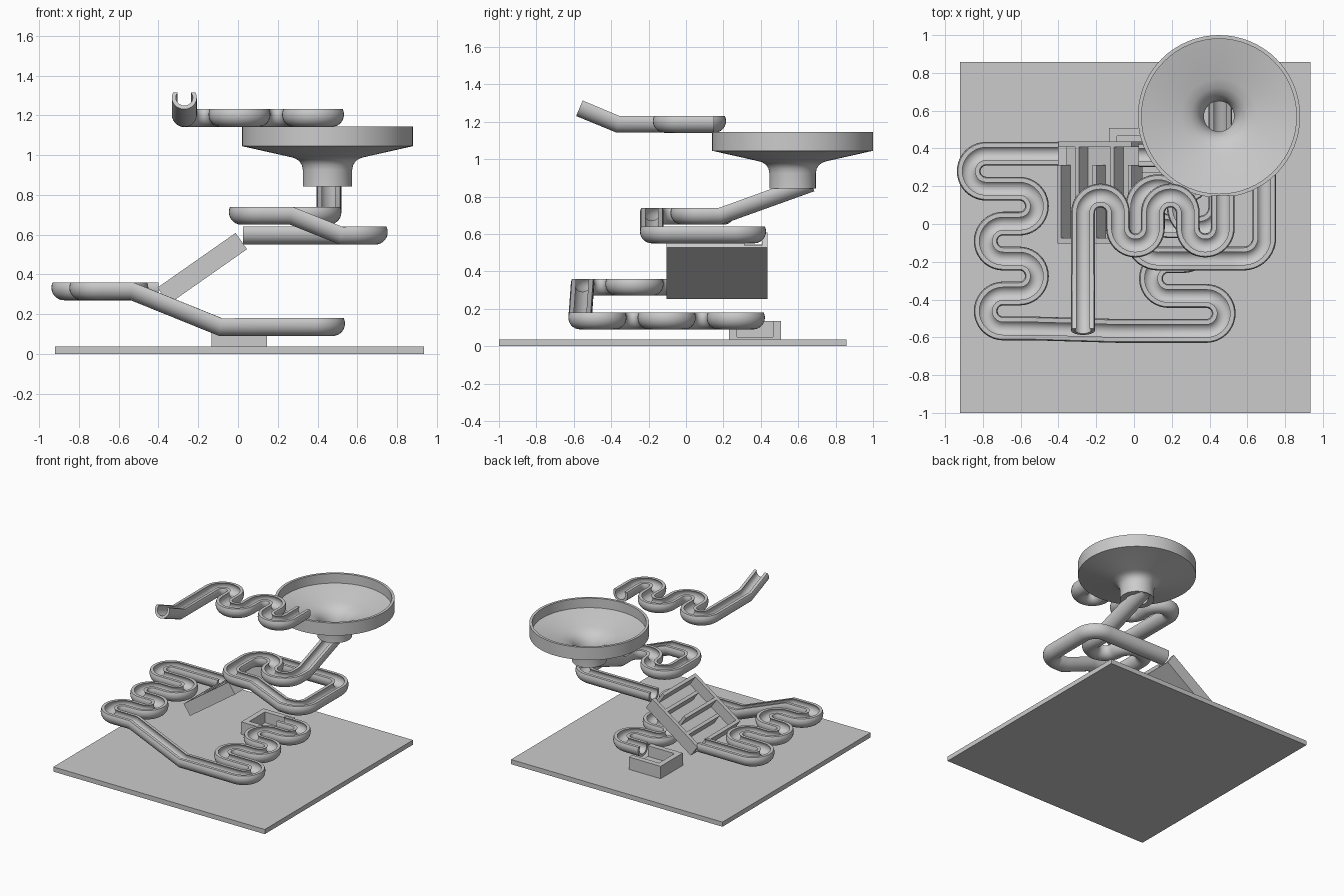
import bpy, bmesh, math
from mathutils import Vector, Matrix

if "Cube" in bpy.data.objects:
    bpy.data.objects.remove(bpy.data.objects["Cube"], do_unlink=True)

GREY = (0.6, 0.6, 0.6, 1)
grey = bpy.data.materials.new("plain grey")
grey.use_nodes = True
grey.diffuse_color = GREY
grey.node_tree.nodes["Principled BSDF"].inputs["Base Color"].default_value = GREY

OUTER, INNER, RIM = 0.063, 0.043, 0.027   # gutter radii and rim height
STEP = 0.185                              # distance between serpentine rows


def finish(bm, name, smooth=False):
    bmesh.ops.recalc_face_normals(bm, faces=bm.faces)
    mesh = bpy.data.meshes.new(name)
    bm.to_mesh(mesh)
    bm.free()
    mesh.materials.append(grey)
    obj = bpy.data.objects.new(name, mesh)
    bpy.context.collection.objects.link(obj)
    if smooth:
        bpy.ops.object.select_all(action='DESELECT')
        obj.select_set(True)
        bpy.context.view_layer.objects.active = obj
        bpy.ops.object.shade_smooth_by_angle(angle=math.radians(30))
    return obj


def add_box(bm, x, y, z):
    """Box from three (low, high) ranges."""
    size = [b - a for a, b in (x, y, z)]
    mid = [(a + b) / 2 for a, b in (x, y, z)]
    bmesh.ops.create_cube(bm, size=1, matrix=Matrix.Translation(mid) @ Matrix.Diagonal((*size, 1)))


def bridge(bm, rings, closed=False):
    """Skin a list of closed vertex rings."""
    pairs = list(zip(rings, rings[1:])) + ([(rings[-1], rings[0])] if closed else [])
    for a, b in pairs:
        for i in range(len(a)):
            j = (i + 1) % len(a)
            bm.faces.new((a[i], a[j], b[j], b[i]))


def fillet(points, radius, steps=10):
    """Round the sharp plan-view corners of a path; keep slope joints crisp."""
    pts = [Vector(p) for p in points]
    out = [pts[0]]
    for a, p, b in zip(pts, pts[1:], pts[2:]):
        u, v = (a - p).normalized(), (b - p).normalized()
        if u.dot(v) < -0.5:
            out.append(p)
            continue
        centre = p + (u + v) * radius
        for i in range(steps + 1):
            t = math.pi / 2 * i / steps
            q = centre - v * radius * math.cos(t) - u * radius * math.sin(t)
            if (q - out[-1]).length > 0.001:
                out.append(q)
    return out + [pts[-1]]


def gutter_section(n=18):
    """Round channel cut flat across the top, as (side, up) pairs."""
    def arc(r):
        a = math.asin(RIM / r)
        span = math.pi + 2 * a
        return [(r * math.cos(a - span * i / n), r * math.sin(a - span * i / n)) for i in range(n + 1)]
    return arc(OUTER) + arc(INNER)[::-1]


def gutter(name, points, radius=STEP / 2):
    path = fillet(points, radius)
    bm = bmesh.new()
    rings = []
    for i, p in enumerate(path):
        back = (p - path[max(i - 1, 0)]).normalized()
        ahead = (path[min(i + 1, len(path) - 1)] - p).normalized()
        t = (back + ahead).normalized()
        side = t.cross(Vector((0, 0, 1))).normalized()
        up = side.cross(t)
        rings.append([bm.verts.new(p + side * s + up * h) for s, h in gutter_section()])
    bridge(bm, rings)
    bm.faces.new(rings[0])
    bm.faces.new(rings[-1])
    return finish(bm, name, True)


def snake(first_row, step, ends):
    """Corner points (along, row) of a serpentine that turns at each end."""
    pts = []
    for i, e in enumerate(ends):
        pts += [(e, first_row + i * step), (e, first_row + (i + 1) * step)]
    return pts


# Base board
bm = bmesh.new()
add_box(bm, (-0.92, 0.935), (-1, 0.857), (0, 0.037))
finish(bm, "base_board")

# Top serpentine with raised entry chute
z = 1.204
gutter("top_track", [(-0.27, -0.563, 1.289), (-0.27, -0.36, z)]
       + [(x, y, z) for y, x in snake(-0.27, STEP, [0.151, -0.114, 0.151, -0.114])]
       + [(-0.27 + 4 * STEP, 0.15, z)])

# Funnel, a turned profile
profile = [(0.124, 0.843), (0.124, 0.925), (0.129, 0.95), (0.142, 0.97), (0.162, 0.983), (0.185, 0.99),
           (0.43, 1.045), (0.43, 1.145), (0.41, 1.145), (0.41, 1.07), (0.2, 1.022), (0.15, 1.005),
           (0.115, 0.98), (0.092, 0.945), (0.08, 0.9), (0.08, 0.843)]
bm = bmesh.new()
SIDES = 64
rings = []
for k in range(SIDES):
    a = 2 * math.pi * k / SIDES
    rings.append([bm.verts.new((0.45 + r * math.cos(a), 0.57 + r * math.sin(a), h)) for r, h in profile])
bridge(bm, rings, closed=True)
finish(bm, "funnel", True)

# Track from the funnel outlet round to the tray
hi, lo = 0.713, 0.613
gutter("funnel_track", [
    (0.457, 0.665, 0.888), (0.457, 0.18, hi), (0.457, -0.02, hi), (0.237, -0.02, hi),
    (0.237, 0.2, hi), (0.017, 0.2, hi), (0.017, -0.183, hi), (0.27, -0.183, hi),
    (0.52, -0.183, lo), (0.69, -0.183, lo), (0.69, 0.365, lo), (0.025, 0.365, lo)], 0.11)

# Tilted tray with staggered baffles
HALF, WALL, TOP = 0.24, 0.024, 0.05
FRONT, BACK = -0.27, 0.27
bm = bmesh.new()
add_box(bm, (-HALF, HALF), (FRONT, BACK), (-TOP, -TOP + 0.015))
for y in (FRONT, BACK - 0.03):
    add_box(bm, (-HALF, HALF), (y, y + 0.03), (-TOP, TOP))
for i in range(5):
    x = -HALF + i * (2 * HALF - WALL) / 4
    span = (FRONT, BACK - 0.125) if i % 2 == 0 else (FRONT + 0.125, BACK)
    add_box(bm, (x, x + WALL), span, (-TOP, TOP))
tray = finish(bm, "baffle_tray")
tray.location = (-0.18, 0.167, 0.43)
tray.rotation_euler = (0, math.radians(-35), 0)

# Left serpentine, ramp and lower serpentine
hi, lo = 0.333, 0.153
gutter("left_track", [(-0.4, 0.372, hi)]
       + [(x, y, hi) for x, y in snake(0.372, -STEP, [-0.875, -0.514, -0.785, -0.514, -0.785])]
       + [(-0.53, -0.553, hi), (-0.085, -0.566, lo)]
       + [(x, y, lo) for x, y in snake(-0.566, STEP, [0.475, 0.09, 0.355, 0.09, 0.355])]
       + [(0.125, -0.566 + 5 * STEP, lo)])

# Catch box, open towards the end of the track
bm = bmesh.new()
add_box(bm, (-0.133, 0.145), (0.23, 0.508), (0.037, 0.05))
add_box(bm, (-0.133, -0.09), (0.23, 0.508), (0.037, 0.135))
for y in (0.23, 0.466):
    add_box(bm, (-0.133, 0.145), (y, y + 0.042), (0.037, 0.135))
finish(bm, "catch_box")
